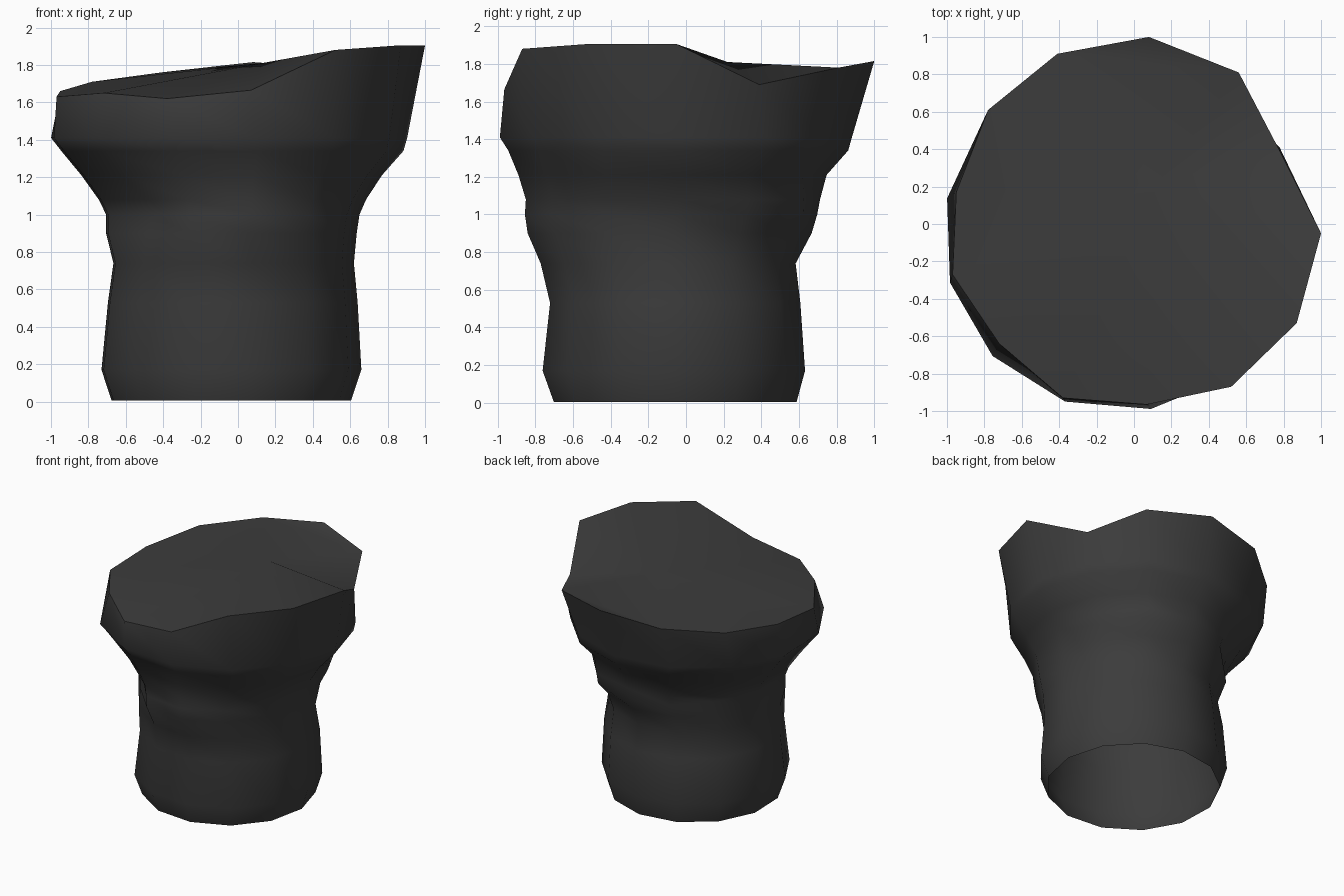
import bpy, bmesh
from math import sin, cos, radians

cube = bpy.data.objects.get("Cube")
if cube:
    bpy.data.objects.remove(cube, do_unlink=True)

SIDES = 13

# Cross-sections from the base up: height, x min, x max, y min, y max
SECTIONS = [
    (0.005, -.69, .605, -.71, .59),
    (.17, -.745, .66, -.77, .635),
    (.53, -.71, .64, -.73, .61),
    (.74, -.68, .62, -.78, .585),
    (.90, -.72, .635, -.85, .67),
    (1.0, -.72, .65, -.865, .70),
    (1.08, -.76, .685, -.86, .715),
    (1.21, -.855, .77, -.90, .75),
    (1.34, -.965, .885, -.955, .865),
    (1.41, -1.02, .905, -1.0, .885),
]

# Uneven slanted rim, clockwise from the back, with one low notch
RIM = [
    (.08, 1.0, 1.815), (.56, .81, 1.78), (.78, .39, 1.69), (1.0, -.05, 1.905),
    (.87, -.53, 1.905), (.52, -.87, 1.88), (.07, -.965, 1.665),
    (-.38, -.93, 1.62), (-.72, -.64, 1.65), (-.97, -.27, 1.63),
    (-.95, .17, 1.66), (-.78, .61, 1.71), (-.41, .91, 1.76),
]

# Folds and bulges in the waist: section, side, outward scale
FOLDS = [
    (4, 8, .92), (5, 8, .86), (6, 8, .89), (7, 8, .96),
    (5, 11, .94), (6, 11, .94),
    (5, 1, 1.08), (6, 1, 1.06), (5, 2, 1.05), (6, 2, 1.04),
]


def section(z, x0, x1, y0, y1):
    """Points of one oval cross-section, matching the order of the rim."""
    points = []
    for i in range(SIDES):
        a = radians(85 - 360 * i / SIDES)
        points.append(((x0 + x1) / 2 + (x1 - x0) / 2 * cos(a),
                       (y0 + y1) / 2 + (y1 - y0) / 2 * sin(a), z))
    return points


# Body wall, open at the base
bm = bmesh.new()
loops = [[bm.verts.new(p) for p in section(*s)] for s in SECTIONS]
rim = [bm.verts.new(p) for p in RIM]
loops.append(rim)
for low, high in zip(loops, loops[1:]):
    for i in range(SIDES):
        j = (i + 1) % SIDES
        bm.faces.new((low[i], low[j], high[j], high[i]))

# Uneven waist
for level, side, scale in FOLDS:
    v = loops[level][side]
    v.co.x *= scale
    v.co.y *= scale

# Sagging top, with the back corner turned up
middle = bm.verts.new((.13, .22, 1.81))
bm.faces.new((rim[-1], rim[0], rim[1]))
inner = rim[1:]
for i, v in enumerate(inner):
    bm.faces.new((inner[i - 1], v, middle))
bmesh.ops.recalc_face_normals(bm, faces=bm.faces)

mesh = bpy.data.meshes.new("stump_body")
bm.to_mesh(mesh)
bm.free()
body = bpy.data.objects.new("stump_body", mesh)
bpy.context.collection.objects.link(body)

# Dark grey material
grey = bpy.data.materials.new("dark_grey")
grey.use_nodes = True
colour = (.045, .045, .045, 1)
grey.diffuse_color = colour
grey.node_tree.nodes["Principled BSDF"].inputs["Base Color"].default_value = colour
mesh.materials.append(grey)

# Smooth wall with a crisp rim
bpy.ops.object.select_all(action="DESELECT")
body.select_set(True)
bpy.context.view_layer.objects.active = body
bpy.ops.object.shade_smooth_by_angle(angle=radians(50))
